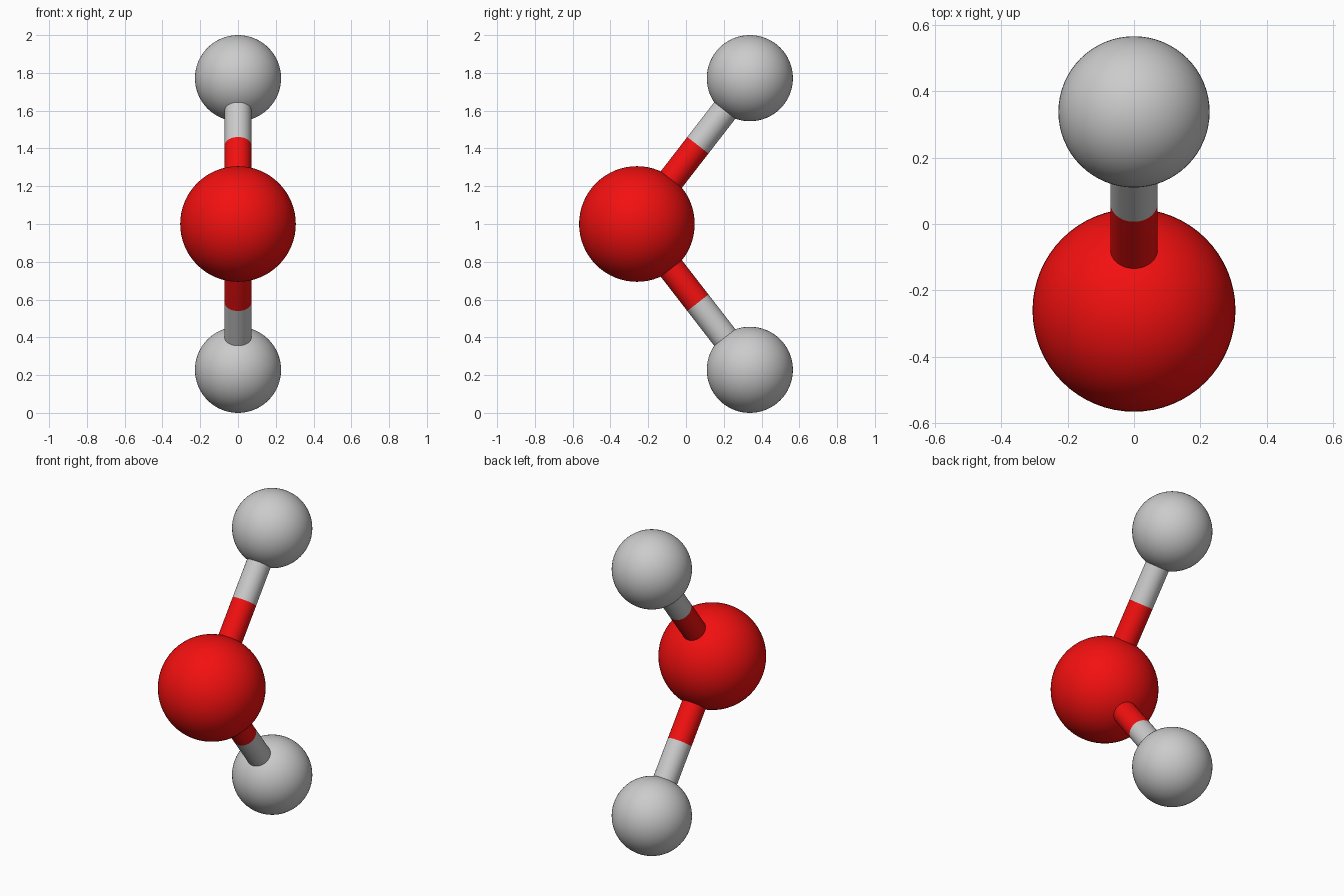
import bpy
from mathutils import Vector

if "Cube" in bpy.data.objects:
    bpy.data.objects.remove(bpy.data.objects["Cube"])

O_R, H_R, BOND_R = 0.306, 0.228, 0.071
O_POS = Vector((0, -0.26, 1.0))

red = bpy.data.materials.new("red")
red.diffuse_color = (0.9, 0.005, 0.005, 1)
red.use_nodes = True
red.node_tree.nodes["Principled BSDF"].inputs["Base Color"].default_value = red.diffuse_color


def finish(name, mat):
    ob = bpy.context.object
    ob.name = name
    bpy.ops.object.shade_smooth_by_angle()
    if mat:
        ob.data.materials.append(mat)


def ball(name, pos, r, mat=None):
    bpy.ops.mesh.primitive_uv_sphere_add(segments=64, ring_count=32, radius=r, location=pos)
    finish(name, mat)


def rod(name, a, b, mat=None):
    d = b - a
    bpy.ops.mesh.primitive_cylinder_add(
        vertices=48, radius=BOND_R, depth=d.length, location=(a + b) / 2,
        rotation=d.to_track_quat('Z', 'Y').to_euler())
    finish(name, mat)


# central atom
ball("oxygen_atom", O_POS, O_R, red)

# two outer atoms, each with a two-tone bond split midway between the ball surfaces
for side, label in ((1, "upper"), (-1, "lower")):
    h_pos = Vector((0, 0.338, 1 + side * 0.772))
    ball(label + "_hydrogen_atom", h_pos, H_R)
    axis = h_pos - O_POS
    length = axis.length
    axis.normalize()
    split = O_POS + axis * (O_R + length - H_R) / 2
    rod(label + "_bond_red_half", O_POS + axis * (O_R - 0.03), split, red)
    rod(label + "_bond_grey_half", split, h_pos - axis * (H_R - 0.03))
